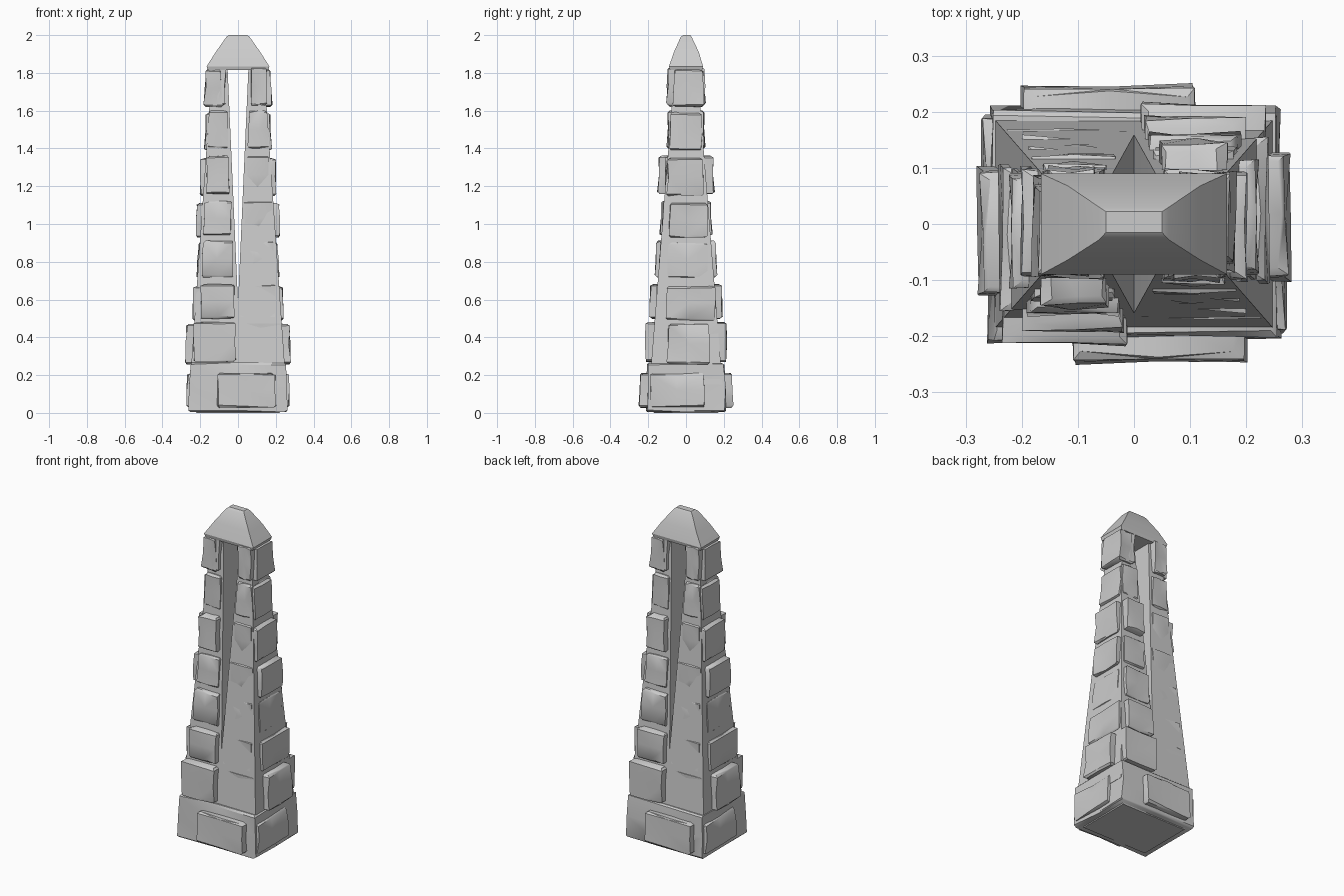
import bpy, bmesh, math, random
from mathutils import Matrix, Vector

if "Cube" in bpy.data.objects:
    bpy.data.objects.remove(bpy.data.objects["Cube"])

random.seed(4)


def loft(bm, rings):
    """Solid through rectangles (x0, x1, y0, y1, z) stacked upwards."""
    loops = [[bm.verts.new(p) for p in ((a, c, z), (b, c, z), (b, d, z), (a, d, z))]
             for a, b, c, d, z in rings]
    for lo, hi in zip(loops, loops[1:]):
        for i in range(4):
            j = (i + 1) % 4
            bm.faces.new((lo[i], lo[j], hi[j], hi[i]))
    bm.faces.new(loops[0][::-1])
    bm.faces.new(loops[-1])


def stone(bm, x0, x1, y0, y1, z0, z1, rough=0.006, c=0.009):
    """Rough-hewn block with chamfered top and bottom and dented faces."""
    s = bmesh.new()
    loft(s, [(x0 + c, x1 - c, y0 + c, y1 - c, z0),
             (x0, x1, y0, y1, z0 + c),
             (x0 + c * .4, x1 - c * .6, y0 + c * .6, y1 - c * .6, z1 - c),
             (x0 + c, x1 - 2 * c, y0 + 2 * c, y1 - 2 * c, z1)])
    tall = [e for e in s.edges if abs(e.verts[0].co.z - e.verts[1].co.z) > c * 2]
    flat = [e for e in s.edges if abs(e.verts[0].co.z - e.verts[1].co.z) < 1e-6]
    bmesh.ops.subdivide_edges(s, edges=tall + flat, cuts=1, use_grid_fill=True)
    for v in s.verts:
        k = Vector([random.uniform(-1, 1) for _ in range(3)]) * rough
        k.z *= .5
        v.co += k
    bmesh.ops.triangulate(s, faces=s.faces[:])
    m = bpy.data.meshes.new("tmp")
    s.to_mesh(m)
    s.free()
    bm.from_mesh(m)
    bpy.data.meshes.remove(m)


def finish(bm, name, angle=38, turn=False):
    """Optionally add a half-turn copy, then make the object."""
    if turn:
        d = bmesh.ops.duplicate(bm, geom=bm.verts[:] + bm.edges[:] + bm.faces[:])
        vs = [g for g in d["geom"] if isinstance(g, bmesh.types.BMVert)]
        bmesh.ops.rotate(bm, verts=vs, cent=(0, 0, 0), matrix=Matrix.Rotation(math.pi, 3, 'Z'))
    bmesh.ops.recalc_face_normals(bm, faces=bm.faces[:])
    me = bpy.data.meshes.new(name)
    bm.to_mesh(me)
    bm.free()
    ob = bpy.data.objects.new(name, me)
    bpy.context.collection.objects.link(ob)
    bpy.ops.object.select_all(action='DESELECT')
    ob.select_set(True)
    bpy.context.view_layer.objects.active = ob
    bpy.ops.object.shade_smooth_by_angle(angle=math.radians(angle))


def hx(z):
    return .265 - .07 * z


def hy(z):
    return .205 - .08 * z


def slot(z):
    return max(0, .055 * (z - .58) / 1.24)


# two tapering core legs that part into a narrow slot
bm = bmesh.new()
loft(bm, [(slot(z), hx(z), -hy(z), hy(z), z) for z in (.15, .58, 1.2, 1.83)])
finish(bm, "core_legs", turn=True)

# foundation block with a proud slab front and back
bm = bmesh.new()
stone(bm, -.258, .258, -.208, .208, .005, .265)
finish(bm, "foundation")
bm = bmesh.new()
loft(bm, [(-.22, .22, -.17, .17, 0), (-.24, .24, -.19, .19, .03)])
finish(bm, "foundation_underside")
bm = bmesh.new()
stone(bm, -.11, .2, -.25, -.1, .03, .21)
stone(bm, .1, .27, -.19, .1, .03, .21)
finish(bm, "foundation_slabs", turn=True)

# stone courses: z0, z1, then side stone and deep stone as x outer, y front, y back
courses = [
    (.27, .48, (.277, -.10, .125), (.235, -.17, .215)),
    (.50, .68, (.240, -.11, .155), (.200, -.16, .190)),
    (.72, .91, (.216, -.10, .120), (.190, -.14, .160)),
    (.94, 1.12, (.220, -.09, .115), (.185, -.125, .138)),
    (1.16, 1.36, (.200, -.10, .090), (.170, -.11, .148)),
    (1.40, 1.60, (.175, -.09, .085), (.160, -.098, .098)),
    (1.63, 1.83, (.178, -.065, .092), (.155, -.10, .088)),
]
for n, (z0, z1, side, deep) in enumerate(courses, 1):
    bm = bmesh.new()
    inner = slot((z0 + z1) / 2) + .014
    stone(bm, inner + .02, side[0], side[1], side[2], z0 - .01, z1 - .01)
    stone(bm, inner, deep[0], deep[1], deep[2], z0, z1)
    finish(bm, f"stone_course_{n}", turn=True)

# capstone bridging the legs
bm = bmesh.new()
loft(bm, [(-.16, .16, -.085, .085, 1.815),
          (-.166, .166, -.09, .09, 1.835),
          (-.118, .118, -.064, .068, 1.91),
          (-.062, .062, -.028, .03, 1.99),
          (-.05, .05, -.015, .022, 2.0)])
finish(bm, "capstone", angle=30)
